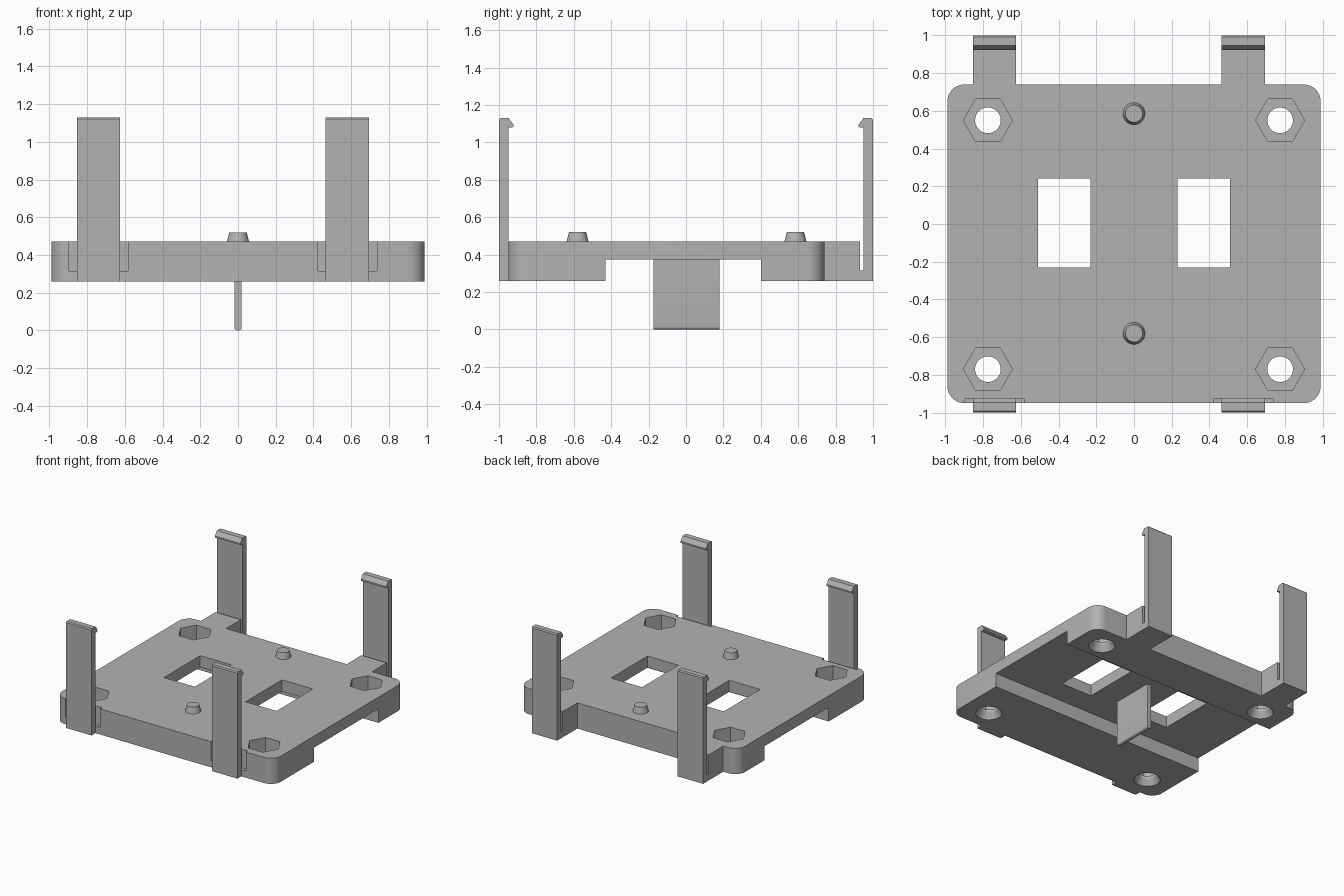
import bpy
import bmesh
import math
from mathutils import Matrix, Vector

old = bpy.data.objects.get("Cube")
if old:
    bpy.data.objects.remove(old, do_unlink=True)

GREY = (0.45, 0.45, 0.45, 1.0)
mat = bpy.data.materials.new("matte grey")
mat.use_nodes = True
mat.diffuse_color = GREY
mat.node_tree.nodes["Principled BSDF"].inputs["Base Color"].default_value = GREY

BOTTOM, TOP = 0.26, 0.47
PLATE_BACK = 0.74
CLIP_X = (-0.74, 0.58)
CLIP_WIDTH = 0.23


def finish(name, bm):
    bmesh.ops.recalc_face_normals(bm, faces=bm.faces)
    mesh = bpy.data.meshes.new(name)
    bm.to_mesh(mesh)
    bm.free()
    obj = bpy.data.objects.new(name, mesh)
    bpy.context.collection.objects.link(obj)
    mesh.materials.append(mat)
    return obj


def smooth(obj):
    bpy.ops.object.select_all(action='DESELECT')
    obj.select_set(True)
    bpy.context.view_layer.objects.active = obj
    bpy.ops.object.shade_smooth_by_angle(angle=math.radians(30))


def box(name, x, y, z, axis=None, bevel=0.0, low_only=False):
    """Box from ranges; optionally rounds the edges parallel to an axis."""
    bm = bmesh.new()
    lo, hi = Vector((x[0], y[0], z[0])), Vector((x[1], y[1], z[1]))
    bmesh.ops.create_cube(bm, size=1, matrix=Matrix.Translation((lo + hi) / 2)
                          @ Matrix.Diagonal((*(hi - lo), 1)))
    if axis is not None:
        edges = [e for e in bm.edges
                 if abs((e.verts[0].co - e.verts[1].co).normalized()[axis]) > 0.9
                 and not (low_only and e.verts[0].co.z > (lo.z + hi.z) / 2)]
        bmesh.ops.bevel(bm, geom=edges, offset=bevel, segments=8,
                        profile=0.5, affect='EDGES')
    return finish(name, bm)


def cone(name, x, y, z, r1, r2, sides):
    bm = bmesh.new()
    bmesh.ops.create_cone(bm, cap_ends=True, segments=sides, radius1=r1, radius2=r2,
                          depth=z[1] - z[0],
                          matrix=Matrix.Translation((x, y, (z[0] + z[1]) / 2)))
    return finish(name, bm)


def combine(target, tool, operation='DIFFERENCE'):
    mod = target.modifiers.new(tool.name, 'BOOLEAN')
    mod.operation = operation
    mod.solver = 'EXACT'
    mod.object = tool
    bpy.context.view_layer.objects.active = target
    bpy.ops.object.modifier_apply(modifier=mod.name)
    bpy.data.objects.remove(tool, do_unlink=True)


# Base plate with rounded corners and two tabs at the back
plate = box("base_plate", (-0.99, 0.99), (-0.95, PLATE_BACK), (BOTTOM, TOP), 2, 0.09)
for cx in CLIP_X:
    half = CLIP_WIDTH / 2
    combine(plate, box("tab", (cx - half, cx + half), (0.6, 0.93), (BOTTOM, TOP)), 'UNION')

# Wide channel underneath, windows and relief notches behind the front clips
combine(plate, box("channel", (-1.2, 1.2), (-0.43, 0.40), (0.1, 0.375)))
for cx in (-0.37, 0.37):
    combine(plate, box("window", (cx - 0.14, cx + 0.14), (-0.23, 0.24), (0.1, 0.6)))
for cx in CLIP_X:
    combine(plate, box("notch", (cx - 0.157, cx + 0.157), (-1.1, -0.925), (0.315, 0.6)))

# Screw holes: hexagonal pocket above, countersink below
for cx in (-0.775, 0.775):
    for cy in (-0.77, 0.55):
        pocket = cone("pocket", cx, cy, (0.33, 0.6), 0.13, 0.13, 6)
        # create_cone starts its first corner on the y axis
        pocket.data.transform(Matrix.Translation((cx, cy, 0))
                              @ Matrix.Rotation(math.pi / 2, 4, 'Z')
                              @ Matrix.Translation((-cx, -cy, 0)))
        combine(plate, pocket)
        combine(plate, cone("hole", cx, cy, (0.1, 0.6), 0.068, 0.068, 32))
        combine(plate, cone("countersink", cx, cy, (0.25, 0.31), 0.105, 0.068, 32))
smooth(plate)

# Tapered locating pegs
for name, cy in (("front_peg", -0.58), ("back_peg", 0.585)):
    smooth(cone(name, 0, cy, (TOP - 0.01, 0.52), 0.061, 0.046, 32))

# Fin hanging in the channel, with a rounded lower edge
smooth(box("bottom_fin", (-0.019, 0.019), (-0.173, 0.178), (0, 0.38), 1, 0.015, True))

# Snap clips: side profile as (distance in from the outer face, height)
PROFILE = [(0, BOTTOM), (0.07, BOTTOM), (0.07, 0.315), (0.05, 0.315), (0.05, 1.078),
           (0.077, 1.082), (0.077, 1.095), (0.052, 1.13), (0.008, 1.13), (0, 1.122)]


def clip(name, cx, side):
    bm = bmesh.new()
    verts = [bm.verts.new((cx - CLIP_WIDTH / 2, side * (1 - d), z)) for d, z in PROFILE]
    face = bm.faces.new(verts)
    new = bmesh.ops.extrude_face_region(bm, geom=[face])["geom"]
    bmesh.ops.translate(bm, vec=(CLIP_WIDTH, 0, 0),
                        verts=[v for v in new if isinstance(v, bmesh.types.BMVert)])
    finish(name, bm)


for label, cx in zip(("right", "left"), CLIP_X):
    clip("front_" + label + "_clip", cx, -1)
    clip("back_" + label + "_clip", cx, 1)
